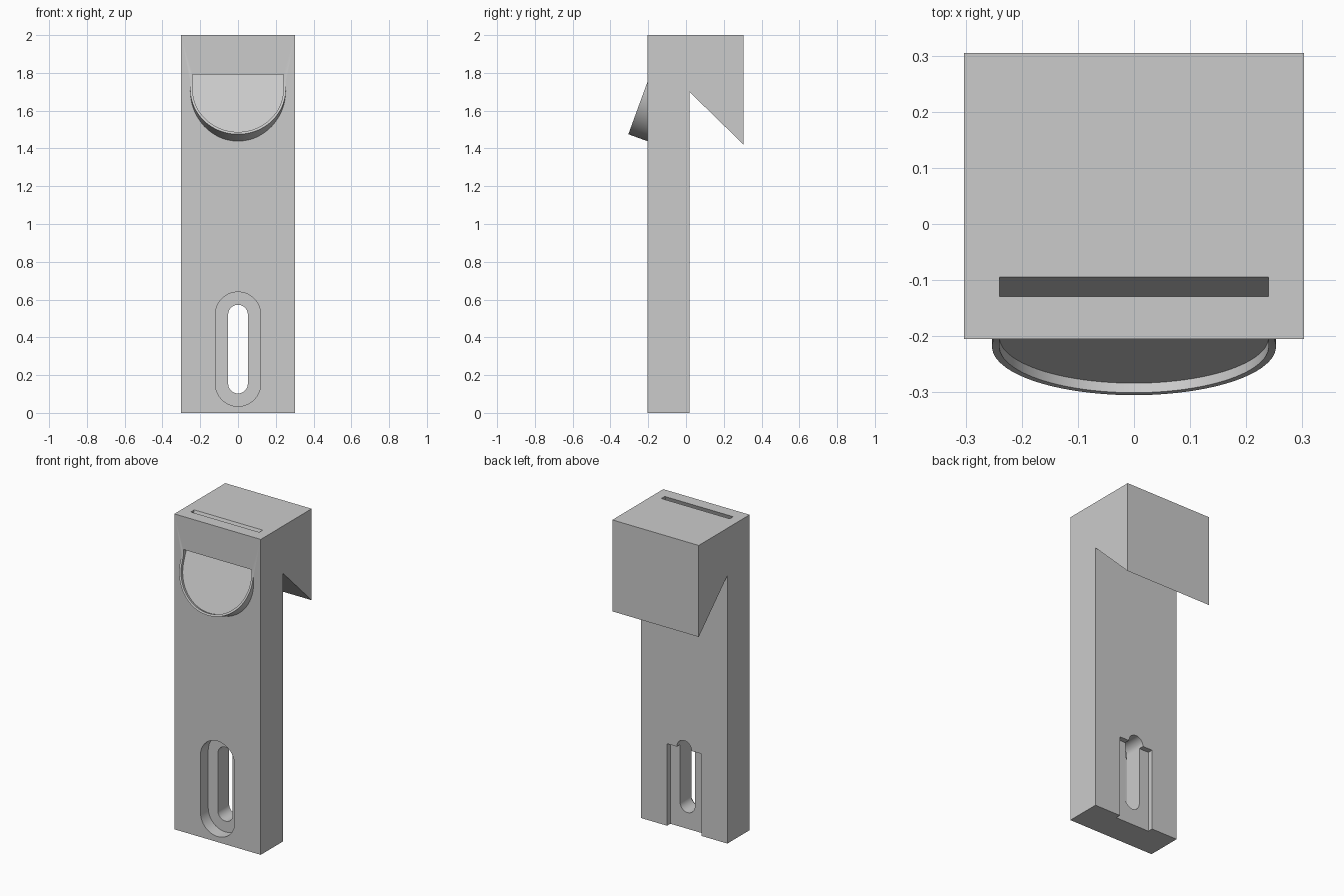
import bpy, bmesh
from math import pi, cos, sin, radians
from mathutils import Matrix

if "Cube" in bpy.data.objects:
    bpy.data.objects.remove(bpy.data.objects["Cube"], do_unlink=True)

grey = bpy.data.materials.new("plain grey")
grey.use_nodes = True
colour = (0.6, 0.6, 0.6, 1)
grey.diffuse_color = colour
grey.node_tree.nodes["Principled BSDF"].inputs["Base Color"].default_value = colour


def prism(name, outline, low, high, frame):
    """Closed outline in the frame's xy plane, extruded from low to high."""
    bm = bmesh.new()
    face = bm.faces.new([bm.verts.new((x, y, low)) for x, y in outline])
    side = bmesh.ops.extrude_face_region(bm, geom=[face])["geom"]
    verts = [v for v in side if isinstance(v, bmesh.types.BMVert)]
    bmesh.ops.translate(bm, verts=verts, vec=(0, 0, high - low))
    bmesh.ops.recalc_face_normals(bm, faces=bm.faces)
    bm.transform(frame)
    mesh = bpy.data.meshes.new(name)
    bm.to_mesh(mesh)
    bm.free()
    mesh.materials.append(grey)
    obj = bpy.data.objects.new(name, mesh)
    bpy.context.collection.objects.link(obj)
    return obj


def arc(radius, centre_y, start, steps=32):
    return [(radius * cos(start + pi * i / steps),
             centre_y + radius * sin(start + pi * i / steps)) for i in range(steps + 1)]


def stadium(radius, low, high):
    return arc(radius, high, 0) + arc(radius, low, pi)


def combine(target, tool, operation):
    mod = target.modifiers.new(tool.name, 'BOOLEAN')
    mod.operation, mod.solver, mod.object = operation, 'EXACT', tool
    bpy.context.view_layer.objects.active = target
    bpy.ops.object.modifier_apply(modifier=mod.name)
    bpy.data.objects.remove(tool, do_unlink=True)


# Frames: side profile, front facing, and the leaning holder
side = Matrix(((0, 0, 1, 0), (1, 0, 0, 0), (0, 1, 0, 0), (0, 0, 0, 1)))
front = Matrix.Rotation(pi / 2, 4, 'X')
lean = Matrix.Translation((0, -0.2185, 1.713)) @ Matrix.Rotation(radians(70), 4, 'X')

# Upright with the hooked block at the back
profile = [(-0.205, 0), (0.018, 0), (0.018, 1.7), (0.305, 1.42), (0.305, 2), (-0.205, 2)]
body = prism("hook_body", profile, -0.303, 0.303, side)

# Leaning round holder and the slot that runs down to it from the top
holder = prism("round_holder", arc(0.253, 0, 0, 48)[:-1] + arc(0.253, 0, pi, 48)[:-1],
               -0.15, 0, lean)
combine(body, holder, 'UNION')
card_slot = prism("card_slot", arc(0.24, 0, pi, 48) + [(0.24, 0.6), (-0.24, 0.6)],
                  -0.018, 0.014, lean)
combine(body, card_slot, 'DIFFERENCE')

# Screw slot: wide recess in front, narrow slot through, guide groove behind
recess = prism("screw_recess", stadium(0.12, 0.155, 0.52), 0.127, 0.4, front)
through = prism("screw_slot", stadium(0.052, 0.155, 0.52), -0.3, 0.4, front)
groove = prism("guide_groove", [(-0.12, -0.1), (0.12, -0.1), (0.12, 0.52), (-0.12, 0.52)],
               -0.1, 0.015, front)
for cutter in (recess, through, groove):
    combine(body, cutter, 'DIFFERENCE')

bpy.ops.object.select_all(action='DESELECT')
body.select_set(True)
bpy.context.view_layer.objects.active = body
bpy.ops.object.shade_smooth_by_angle(angle=radians(30))
